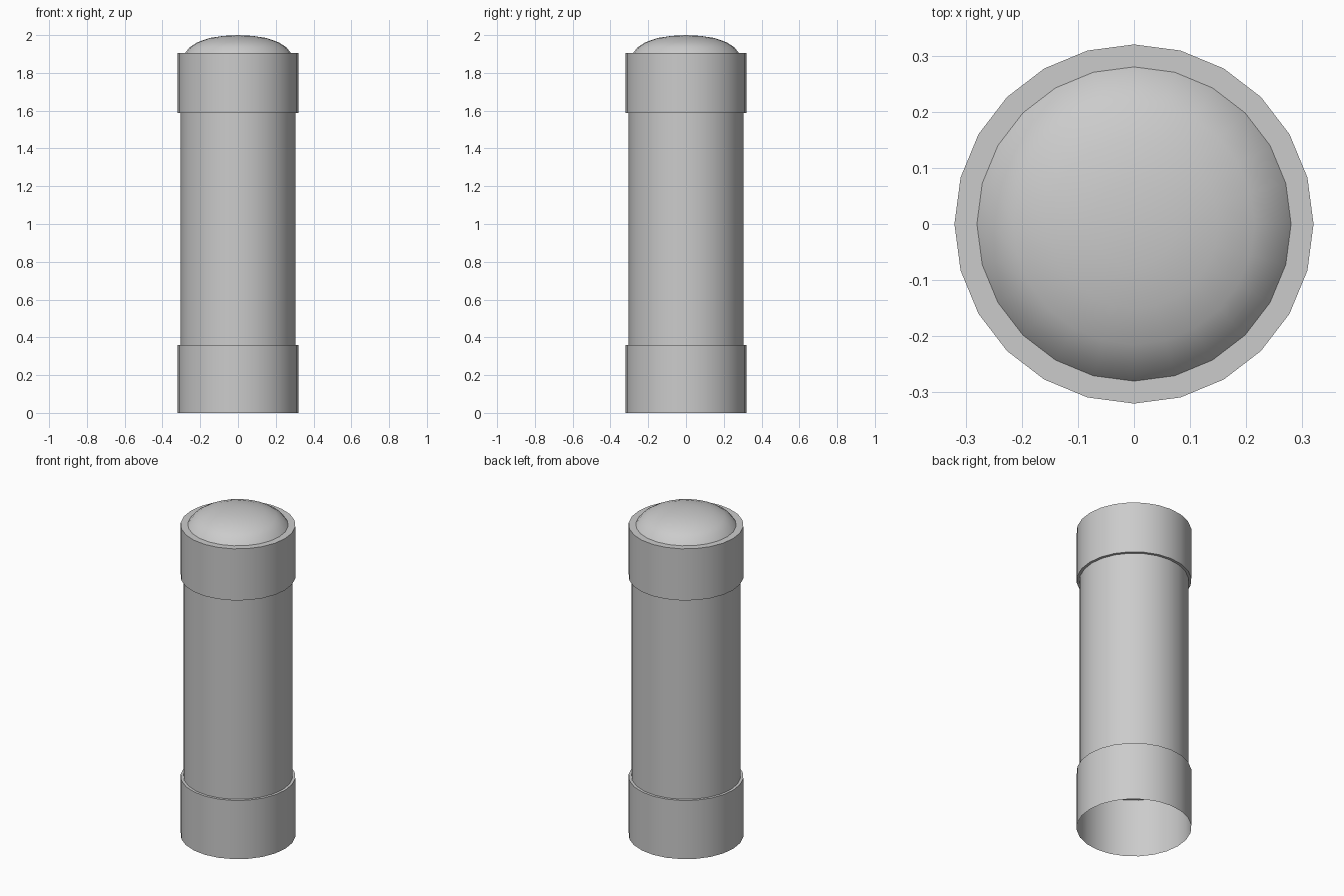
import bpy, math

if "Cube" in bpy.data.objects:
    bpy.data.objects.remove(bpy.data.objects["Cube"])

SIDES = 24


def lathe(name, profile):
    """Revolve a (radius, z) profile around z; radius 0 becomes a pole."""
    verts, faces, rings = [], [], []
    for r, z in profile:
        start = len(verts)
        n = SIDES if r > 0 else 1
        for i in range(n):
            a = 2 * math.pi * i / SIDES
            verts.append((r * math.cos(a), r * math.sin(a), z))
        rings.append([start + i % n for i in range(SIDES)])
    for low, high in zip(rings, rings[1:]):
        for i in range(SIDES):
            j = (i + 1) % SIDES
            quad = [low[i], low[j], high[j], high[i]]
            faces.append(list(dict.fromkeys(quad)))
    mesh = bpy.data.meshes.new(name)
    mesh.from_pydata(verts, [], faces)
    obj = bpy.data.objects.new(name, mesh)
    bpy.context.collection.objects.link(obj)
    bpy.ops.object.select_all(action='DESELECT')
    obj.select_set(True)
    bpy.context.view_layer.objects.active = obj
    bpy.ops.object.shade_smooth_by_angle(angle=math.radians(32))
    return obj


R_BODY, R_BAND, R_DOME = 0.304, 0.32, 0.28
Z_LOW, Z_HIGH, Z_RIM = 0.36, 1.588, 1.905

# Wide base sleeve, open underneath, with a narrow ledge on top
lathe("base_sleeve", [(R_BAND, 0), (R_BAND, Z_LOW), (R_BODY, Z_LOW)])

# Slimmer main shaft
lathe("shaft", [(R_BODY, Z_LOW), (R_BODY, Z_HIGH)])

# Upper collar with overhang and flat top rim
lathe("top_collar", [(R_BODY, Z_HIGH), (R_BAND, Z_HIGH),
                     (R_BAND, Z_RIM), (R_DOME, Z_RIM)])

# Shallow rounded cap
lathe("domed_cap", [(R_DOME, Z_RIM), (0.255, 1.937), (0.215, 1.962),
                    (0.15, 1.985), (0.075, 1.996), (0, 2.0)])
